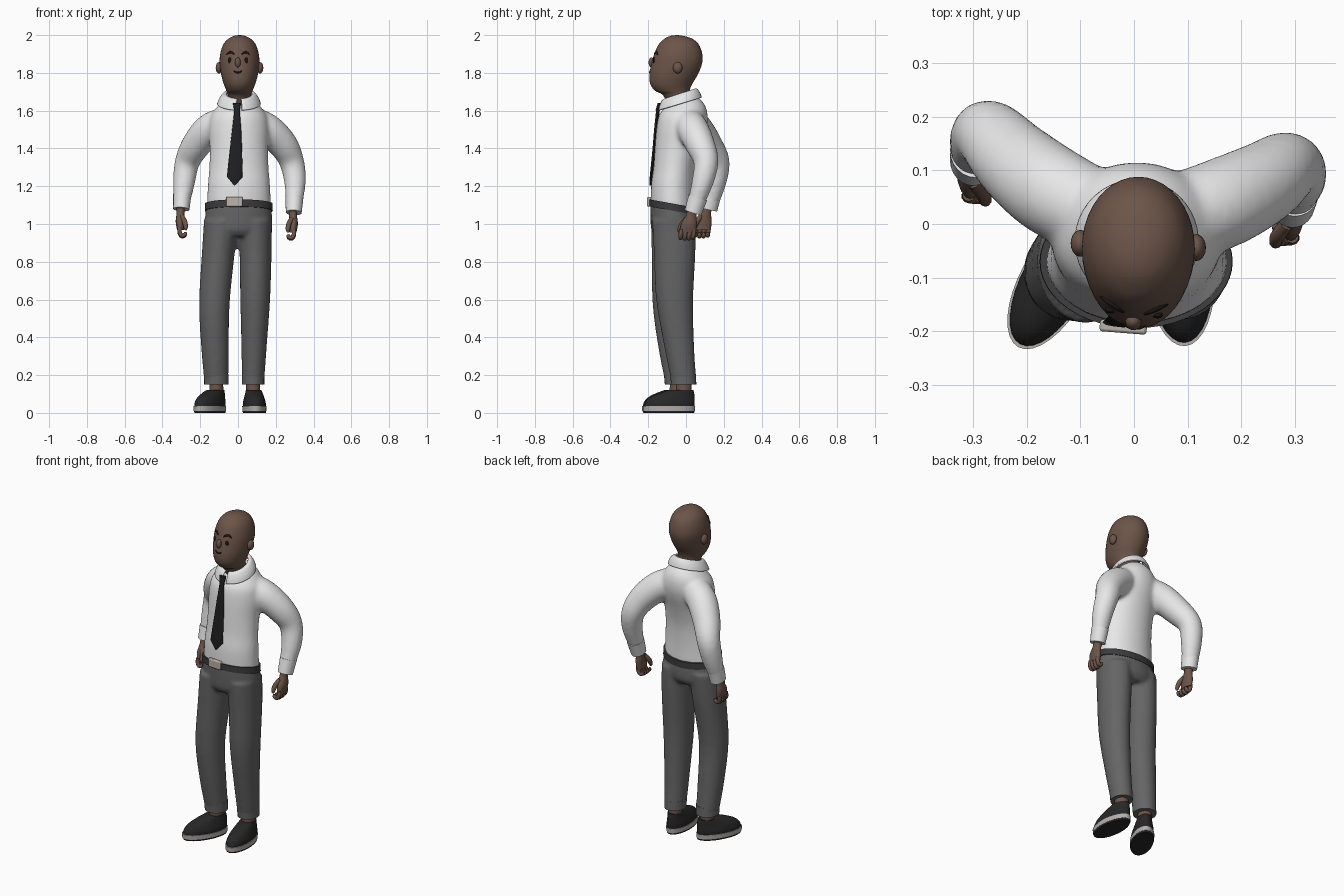
import bpy
import bmesh
import math
from mathutils import Vector, Matrix
from mathutils.bvhtree import BVHTree

if "Cube" in bpy.data.objects:
    bpy.data.objects.remove(bpy.data.objects["Cube"], do_unlink=True)


def material(name, r, g, b):
    mat = bpy.data.materials.new(name)
    mat.use_nodes = True
    mat.diffuse_color = (r, g, b, 1)
    shader = mat.node_tree.nodes["Principled BSDF"]
    shader.inputs["Base Color"].default_value = (r, g, b, 1)
    shader.inputs["Roughness"].default_value = 0.8
    return mat


SKIN = material("brown_skin", .15, .09, .065)
SHIRT = material("white_cotton", .8, .8, .8)
TROUSER = material("grey_wool", .13, .13, .13)
BELT = material("charcoal_leather", .045, .045, .048)
BLACK = material("black_fabric", .014, .014, .015)
SHOE = material("shoe_black", .02, .02, .021)
SOLE = material("pale_rubber", .45, .43, .41)
METAL = material("buckle_metal", .5, .45, .4)
INK = material("face_dark", .012, .009, .008)


def spline(stations, steps):
    """Smoothly interpolate (x, y, z, rx, ry, slope) stations."""
    rows = [tuple(s) + (0,) * (6 - len(s)) for s in stations]
    if steps == 1:
        return rows
    out, last = [], len(rows) - 1
    for i in range(last):
        a, b, c, d = (rows[min(max(j, 0), last)] for j in range(i - 1, i + 3))
        for k in range(steps):
            t = k / steps
            out.append(tuple(
                q + .5 * t * (r - p + t * (2 * p - 5 * q + 4 * r - s + t * (3 * (q - r) + s - p)))
                for p, q, r, s in zip(a, b, c, d)))
    return out + [rows[-1]]


def loft(bm, stations, seg=24, steps=4, follow=False, gap=0.0):
    """Elliptical rings, level with a slope or square to the path; gap opens the front."""
    rows = spline(stations, steps)
    count = seg + 1 if gap else seg
    rings = []
    for n, (x, y, z, rx, ry, slope) in enumerate(rows):
        u, v = Vector((1, 0, 0)), Vector((0, 1, slope))
        if follow:
            t = Vector(rows[min(n + 1, len(rows) - 1)][:3]) - Vector(rows[max(n - 1, 0)][:3])
            u = Vector((0, 1, 0)).cross(t).normalized()
            v = t.normalized().cross(u)
        ring = []
        for i in range(count):
            a = -math.pi / 2 + gap + (2 * math.pi - 2 * gap) * i / seg
            p = Vector((x, y, z)) + u * max(rx, .001) * math.cos(a) + v * max(ry, .001) * math.sin(a)
            ring.append(bm.verts.new(p))
        rings.append(ring)
    for lo, hi in zip(rings, rings[1:]):
        for i in range(seg):
            j = (i + 1) % count
            bm.faces.new((lo[i], lo[j], hi[j], hi[i]))
    if not gap:
        bm.faces.new(rings[0])
        bm.faces.new(rings[-1])


def finish(bm, name, mat, sharp=45):
    bmesh.ops.recalc_face_normals(bm, faces=bm.faces)
    for f in bm.faces:
        f.smooth = True
    me = bpy.data.meshes.new(name)
    bm.to_mesh(me)
    bm.free()
    me.set_sharp_from_angle(angle=math.radians(sharp))
    me.materials.append(mat)
    ob = bpy.data.objects.new(name, me)
    bpy.context.scene.collection.objects.link(ob)
    return ob


def part(name, mat, stations, **kw):
    bm = bmesh.new()
    loft(bm, stations, **kw)
    return finish(bm, name, mat)


def ball(name, mat, center, radii):
    bm = bmesh.new()
    bmesh.ops.create_uvsphere(bm, u_segments=20, v_segments=12, radius=1,
                              matrix=Matrix.Translation(center) @ Matrix.Diagonal((*radii, 1)))
    return finish(bm, name, mat)


def blend(ob, voxel, rounds):
    """Fuse overlapping volumes into one soft garment."""
    m = ob.modifiers.new("fuse", 'REMESH')
    m.mode, m.voxel_size, m.use_smooth_shade = 'VOXEL', voxel, True
    s = ob.modifiers.new("relax", 'SMOOTH')
    s.factor, s.iterations = .5, rounds


# Shirt: torso and two bent arms
ARMS = {
    "right": [(-.07, .02, 1.54, .08, .08), (-.15, .06, 1.5, .085, .085), (-.22, .115, 1.42, .078, .078),
              (-.268, .165, 1.33, .066, .066), (-.286, .155, 1.22, .058, .058), (-.299, .125, 1.1, .042, .042)],
    "left": [(.07, .01, 1.54, .08, .08), (.155, .035, 1.5, .085, .085), (.238, .075, 1.42, .078, .078),
             (.284, .106, 1.33, .066, .066), (.302, .087, 1.22, .057, .057), (.295, .045, 1.09, .041, .041)],
}
bm = bmesh.new()
loft(bm, [(.005, -.07, 1.09, .17, .116, -.18), (.005, -.07, 1.2, .165, .114, -.1),
          (.005, -.06, 1.3, .157, .112), (.005, -.045, 1.4, .155, .12), (.005, -.025, 1.5, .16, .132),
          (.005, -.015, 1.57, .15, .13), (.005, -.01, 1.62, .115, .11, .1), (.005, -.02, 1.66, .07, .075, .25)], seg=32)
for arm in ARMS.values():
    loft(bm, arm, follow=True)
blend(finish(bm, "shirt", SHIRT), .011, 6)

# Cuffs
part("right_cuff", SHIRT, [(-.295, .136, 1.155, .048, .051), (-.3, .118, 1.078, .043, .048)], steps=1, follow=True)
part("left_cuff", SHIRT, [(.299, .063, 1.14, .047, .051), (.295, .037, 1.06, .042, .046)], steps=1, follow=True)

# Folded collar with an open front
collar = part("collar", SHIRT, [(.006, -.034, 1.685, .068, .076, .33), (.006, -.034, 1.684, .084, .09, .33),
                                (.006, -.033, 1.66, .102, .104, .32), (.005, -.032, 1.635, .112, .112, .3)],
              seg=40, gap=.14)
thick = collar.modifiers.new("thickness", 'SOLIDIFY')
thick.thickness, thick.offset = .008, 0

# Tie
part("tie_knot", BLACK, [(-.005, -.138, 1.64, .022, .012), (-.005, -.15, 1.6, .015, .012)], seg=12, steps=1)
part("tie_blade", BLACK, [(-.005, -.148, 1.605, .014, .01), (-.007, -.16, 1.5, .024, .009), (-.011, -.168, 1.4, .032, .009),
                          (-.014, -.175, 1.33, .037, .009), (-.017, -.183, 1.25, .042, .009),
                          (-.018, -.188, 1.205, .003, .005)], seg=12, steps=1)

# Trousers: hips and two legs
bm = bmesh.new()
loft(bm, [(.003, -.07, 1.09, .173, .118, -.18), (.003, -.067, 1.03, .178, .121, -.1),
          (0, -.066, .97, .178, .118), (-.002, -.066, .935, .16, .095)], seg=32)
LEGS = {
    "left": [(.088, -.065, 1.02, .092, .115), (.093, -.06, .85, .085, .11), (.091, -.06, .6, .079, .098),
             (.085, -.036, .35, .067, .079), (.08, -.012, .17, .059, .067)],
    "right": [(-.088, -.07, 1.02, .092, .115), (-.104, -.075, .85, .087, .107), (-.125, -.09, .58, .081, .087),
              (-.122, -.07, .35, .073, .077), (-.115, -.045, .17, .064, .067)],
}
for leg in LEGS.values():
    loft(bm, leg)
blend(finish(bm, "trousers", TROUSER), .01, 4)
for side, leg in LEGS.items():
    x, y, z, rx, ry = leg[-1]
    part(side + "_hem", TROUSER, [(x, y - .004, z + .035, rx + .001, ry + .001), (x, y, z - .02, rx, ry)], steps=1)
    part(side + "_ankle", SKIN, [(x, y, .07, .038, .042), (x, y, .2, .036, .04)], steps=1)

# Belt and buckle
part("belt", BELT, [(.004, -.07, 1.07, .18, .124, -.18), (.004, -.07, 1.108, .179, .124, -.18)], seg=48, steps=1)
bm = bmesh.new()
bmesh.ops.create_cube(bm, size=1, matrix=Matrix.Translation((-.02, -.192, 1.118))
                      @ Matrix.Rotation(-.08, 4, 'Z') @ Matrix.Diagonal((.088, .022, .05, 1)))
bevel = finish(bm, "belt_buckle", METAL, 30).modifiers.new("soft_edges", 'BEVEL')
bevel.width, bevel.segments = .005, 2


# Shoes, built along -y then turned about the ankle
def outline(z, front, back, rx):
    return (0, (front + back) / 2, z, rx, (back - front) / 2)


for side, x, y, turn in (("left", .082, -.012, .06), ("right", -.112, -.04, -.5)):
    layers = {
        "shoe_upper": (SHOE, 4, [outline(.03, -.21, .056, .06), outline(.055, -.205, .058, .06),
                                 outline(.082, -.18, .057, .053), outline(.105, -.13, .055, .046),
                                 outline(.122, -.075, .05, .041)]),
        "shoe_sole": (SOLE, 1, [outline(.01, -.214, .06, .063), outline(.036, -.216, .061, .064)]),
        "shoe_tread": (SHOE, 1, [outline(0, -.208, .055, .06), outline(.011, -.213, .059, .0625)]),
    }
    for label, (mat, steps, rings) in layers.items():
        ob = part(side + "_" + label, mat, rings, seg=32, steps=steps)
        ob.matrix_world = Matrix.Translation((x, y, 0)) @ Matrix.Rotation(turn, 4, 'Z')

# Hands: palm, four curled fingers and a thumb
for side, sign, dx, dy, dz in (("left", 1, .291, 0, 0), ("right", -1, -.304, .078, .012)):
    bm = bmesh.new()
    loft(bm, [(.003, .04, 1.1, .024, .028), (0, .028, 1.05, .021, .027), (.003, .016, 1, .023, .042),
              (0, .01, .955, .018, .043)], seg=16)
    for i in range(4):
        fy, low = .042 - .022 * i, .004 * abs(i - 1.5)
        loft(bm, [(.004, fy, .97, .012, .012), (.005, fy - .003, .94 + low, .012, .012),
                  (-.006, fy - .005, .921 + low, .0115, .0115), (-.022, fy - .005, .926 + low, .011, .011),
                  (-.026, fy - .004, .945, .007, .007)], seg=10, follow=True)
    loft(bm, [(-.006, 0, 1.03, .013, .013), (-.022, -.02, 1, .014, .014), (-.027, -.034, .972, .012, .012),
              (-.026, -.036, .955, .006, .006)], seg=10, follow=True)
    bmesh.ops.transform(bm, verts=bm.verts, matrix=Matrix.Translation((dx, dy, dz)) @ Matrix.Diagonal((sign, 1, 1, 1)))
    finish(bm, side + "_hand", SKIN)

# Head and neck
bm = bmesh.new()
skull = [(1.61, -.09, .035, .058), (1.68, -.12, .024, .061), (1.705, -.163, .02, .069), (1.74, -.189, .032, .083),
         (1.79, -.194, .062, .097), (1.85, -.182, .085, .105), (1.9, -.168, .086, .102), (1.95, -.145, .068, .086),
         (1.98, -.115, .035, .06), (1.995, -.085, -.01, .031), (2, -.052, -.044, .004)]
loft(bm, [(.008, (f + b) / 2, z, rx, (b - f) / 2) for z, f, b, rx in skull], seg=40, steps=5)
surface = BVHTree.FromBMesh(bm)
finish(bm, "head", SKIN, 80)


def on_face(x, z, out=0.0):
    hit = surface.ray_cast(Vector((x, -1, z)), Vector((0, 1, 0)))[0]
    return hit - Vector((0, out, 0))


def face_line(name, points, r):
    part(name, INK, [(*on_face(x, z), w * r, w * r) for x, z, w in points], seg=10, follow=True)


# Facial features
ball("nose", SKIN, on_face(-.001, 1.855, .002), (.015, .016, .027))
for side, s in (("left", 1), ("right", -1)):
    ball(side + "_eye", INK, on_face(s * .044, 1.866), (.01, .006, .015))
    face_line(side + "_brow", [(s * .02, 1.898, .5), (s * .032, 1.907, 1), (s * .047, 1.908, 1), (s * .062, 1.895, .4)], .006)
    ball(side + "_ear", SKIN, (.008 + s * .108, -.04 - s * .004, 1.827), (.018, .025, .03))
face_line("mouth", [(-.023, 1.812, .5), (-.01, 1.803, 1), (.008, 1.803, 1), (.021, 1.812, .5)], .0045)
